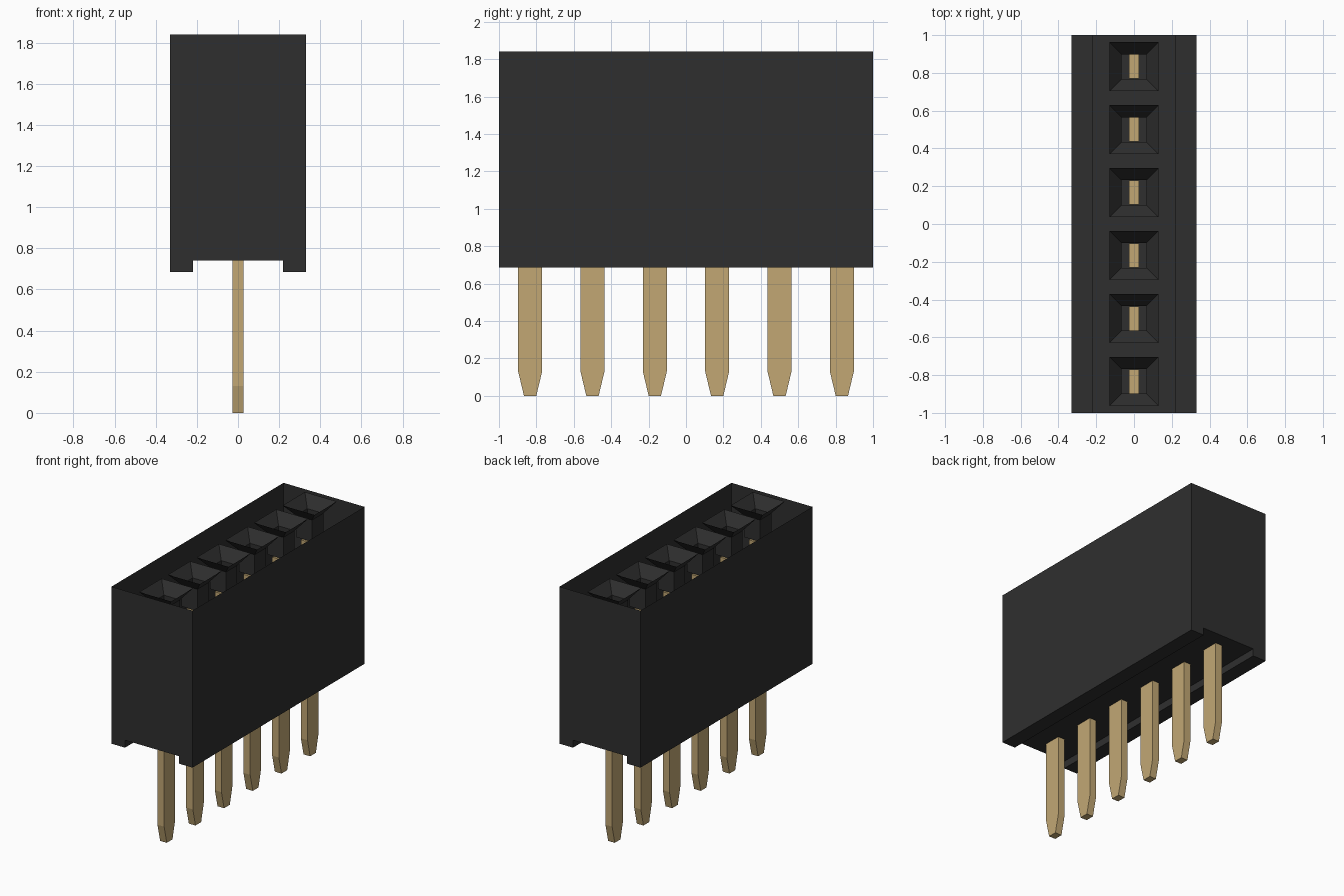
import bpy, bmesh

cube = bpy.data.objects.get("Cube")
if cube:
    bpy.data.objects.remove(cube, do_unlink=True)


def make_material(name, rgb):
    mat = bpy.data.materials.new(name)
    mat.use_nodes = True
    mat.diffuse_color = (*rgb, 1)
    mat.node_tree.nodes["Principled BSDF"].inputs["Base Color"].default_value = (*rgb, 1)
    return mat


def finish(name, bm, mat):
    mesh = bpy.data.meshes.new(name)
    bm.to_mesh(mesh)
    bm.free()
    mesh.materials.append(mat)
    obj = bpy.data.objects.new(name, mesh)
    bpy.context.collection.objects.link(obj)
    return obj


def loft(bm, sections, cap_first=False, cap_last=False):
    """Join rectangular sections (half x, half y, z) from bottom to top."""
    rings = [[bm.verts.new((sx * hx, sy * hy, z))
              for sx, sy in ((-1, -1), (1, -1), (1, 1), (-1, 1))]
             for hx, hy, z in sections]
    for a, b in zip(rings, rings[1:]):
        for i in range(4):
            j = (i + 1) % 4
            bm.faces.new((a[i], a[j], b[j], b[i]))
    if cap_first:
        bm.faces.new(rings[0][::-1])
    if cap_last:
        bm.faces.new(rings[-1])


black = make_material("black plastic", (0.028, 0.028, 0.028))
gold = make_material("gold metal", (0.54, 0.39, 0.175))

HALF_X, HALF_Y, TOP, BASE = 0.33, 1.0, 1.84, 0.685
GROOVE_X, GROOVE_Z = 0.22, 0.74
PITCH, COUNT = 1 / 3, 6

# Housing: open-topped thin shell with a groove along the underside
profile = [(-HALF_X, TOP), (-HALF_X, BASE), (-GROOVE_X, BASE), (-GROOVE_X, GROOVE_Z),
           (GROOVE_X, GROOVE_Z), (GROOVE_X, BASE), (HALF_X, BASE), (HALF_X, TOP)]
bm = bmesh.new()
front = [bm.verts.new((x, -HALF_Y, z)) for x, z in profile]
back = [bm.verts.new((x, HALF_Y, z)) for x, z in profile]
for i in range(len(profile) - 1):
    bm.faces.new((front[i], back[i], back[i + 1], front[i + 1]))
bm.faces.new(front)
bm.faces.new(back[::-1])
finish("housing", bm, black)

# Sockets and pins, one pair per position along the row
for n in range(COUNT):
    y = (n - (COUNT - 1) / 2) * PITCH

    # Square funnel leading into a short tube, facing inward
    bm = bmesh.new()
    loft(bm, [(0.065, 0.065, 1.60), (0.065, 0.065, 1.76), (0.13, 0.13, TOP)])
    bmesh.ops.reverse_faces(bm, faces=bm.faces[:])
    finish(f"socket_{n + 1}", bm, black).location.y = y

    # Flat pin with a tapered tip
    bm = bmesh.new()
    loft(bm, [(0.027, 0.033, 0), (0.027, 0.064, 0.13), (0.027, 0.064, 1.59)],
         cap_first=True, cap_last=True)
    finish(f"pin_{n + 1}", bm, gold).location.y = y
